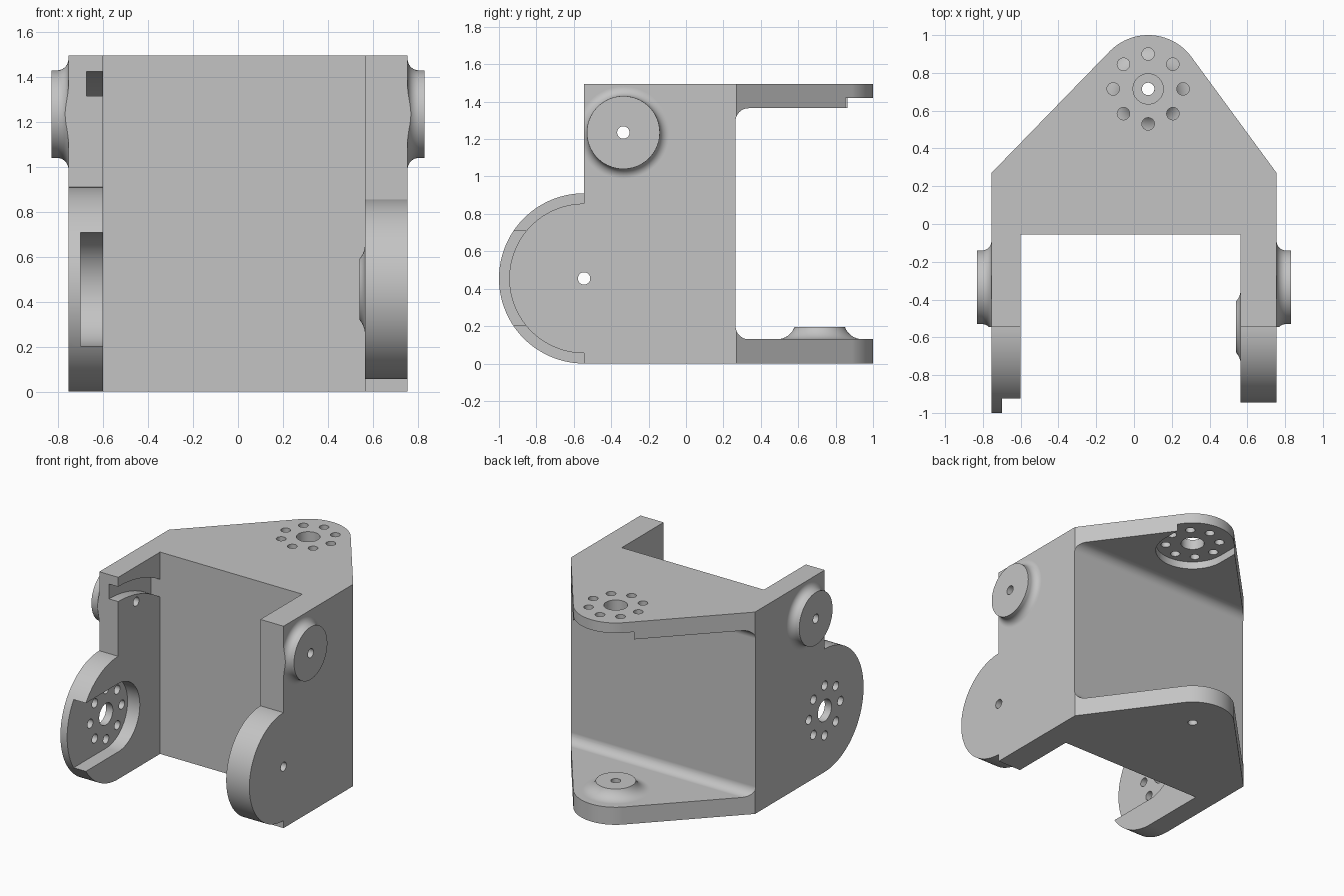
import bpy, bmesh
from math import sin, cos, asin, acos, pi, radians
from mathutils import Matrix, Vector
from mathutils.geometry import convex_hull_2d

if "Cube" in bpy.data.objects:
    bpy.data.objects.remove(bpy.data.objects["Cube"])

grey = bpy.data.materials.new("plain grey")
grey.use_nodes = True
grey.diffuse_color = (0.55, 0.55, 0.55, 1)
grey.node_tree.nodes["Principled BSDF"].inputs["Base Color"].default_value = (0.55, 0.55, 0.55, 1)

# Shared dimensions
HALF = 0.755
ARM_IN_R, ARM_IN_L = -0.6, 0.565
PIVOT = (-0.545, 0.455)
TIP = (0.075, 0.715)
BOSS = (-0.335, 1.235)
SLOT, SMALL = 0.2525, 0.033


def arc(c, r, a0, a1, n=32):
    steps = [radians(a0 + (a1 - a0) * i / n) for i in range(n + 1)]
    return [(c[0] + r * cos(a), c[1] + r * sin(a)) for a in steps]


def circle(c, r, n=48):
    return arc(c, r, 0, 360, n)[:-1]


def link(name, bm):
    bmesh.ops.recalc_face_normals(bm, faces=bm.faces)
    mesh = bpy.data.meshes.new(name)
    bm.to_mesh(mesh)
    bm.free()
    mesh.materials.append(grey)
    ob = bpy.data.objects.new(name, mesh)
    bpy.context.collection.objects.link(ob)
    return ob


def prism(name, profiles, axis, lo, hi):
    """Extrude closed outlines: (y, z) along x, or (x, y) along z."""
    bm = bmesh.new()
    for pts in profiles:
        place = (lambda p: (lo, *p)) if axis == "x" else (lambda p: (*p, lo))
        face = bm.faces.new([bm.verts.new(place(p)) for p in pts])
        new = bmesh.ops.extrude_face_region(bm, geom=[face])["geom"]
        step = Vector((hi - lo, 0, 0) if axis == "x" else (0, 0, hi - lo))
        bmesh.ops.translate(bm, vec=step, verts=[v for v in new if isinstance(v, bmesh.types.BMVert)])
    return link(name, bm)


def activate(ob):
    bpy.ops.object.select_all(action="DESELECT")
    ob.select_set(True)
    bpy.context.view_layer.objects.active = ob


def combine(ob, cutter, operation="DIFFERENCE"):
    activate(ob)
    mod = ob.modifiers.new("cut", "BOOLEAN")
    mod.object, mod.operation, mod.solver = cutter, operation, "EXACT"
    bpy.ops.object.modifier_apply(modifier=mod.name)
    bpy.data.objects.remove(cutter)


def finish(ob):
    activate(ob)
    bpy.ops.object.shade_smooth_by_angle(angle=radians(30))
    mod = ob.modifiers.new("even shading", "WEIGHTED_NORMAL")
    mod.keep_sharp = True
    mod.weight = 100


def flared_boss(name, r, height, fillet, matrix, clip_y=None):
    """Round boss with a concave foot and a centre hole, lathed about z."""
    end = acos(1 - min(height, fillet) / fillet)
    foot = r + fillet * sin(end)
    pts = [(SMALL, 0)]
    for i in range(17):
        a = end * i / 16
        pts.append((foot - fillet * sin(a), fillet * (1 - cos(a))))
    if height > fillet:
        pts.append((r, height))
    pts.append((SMALL, height))
    bm = bmesh.new()
    vs = [bm.verts.new((p[0], 0, p[1])) for p in pts]
    edges = [bm.edges.new((v, vs[i - 1])) for i, v in enumerate(vs)]
    bmesh.ops.spin(bm, geom=vs + edges, cent=(0, 0, 0), axis=(0, 0, 1),
                   angle=2 * pi, steps=80, use_merge=True)
    bmesh.ops.remove_doubles(bm, verts=bm.verts, dist=1e-5)
    bmesh.ops.transform(bm, matrix=matrix, verts=bm.verts)
    if clip_y is not None:
        cut = bmesh.ops.bisect_plane(bm, geom=bm.verts[:] + bm.edges[:] + bm.faces[:],
                                     plane_co=(0, clip_y, 0), plane_no=(0, -1, 0), clear_outer=True)
        rim = [e for e in cut["geom_cut"] if isinstance(e, bmesh.types.BMEdge)]
        bmesh.ops.edgeloop_fill(bm, edges=rim)
    finish(link(name, bm))


def hole_ring(c):
    """Eight small holes around a larger centre hole."""
    ring = circle(c, 0.185, 8)
    return [circle(p, SMALL, 24) for p in ring] + [circle(c, 0.08)]


# Bracket: side profile trimmed to the plan outline
side = ([(1.2, 0), (1.2, 0.13)] + arc((0.335, 0.2), 0.07, 270, 180, 12)
        + arc((0.335, 1.295), 0.07, 180, 90, 12)
        + [(1.2, 1.365), (1.2, 1.495), (PIVOT[0], 1.495)]
        + arc(PIVOT, 0.455, 90, 270, 64))
bracket = prism("bracket", [side], "x", -1, 1)
plan = [Vector(p) for p in [(-HALF, -1.2), (HALF, -1.2), (HALF, 0.27), (-HALF, 0.27)]
        + circle(TIP, 0.285, 96)]
plan = [plan[i] for i in convex_hull_2d(plan)]
combine(bracket, prism("plan_trim", [plan], "z", -0.5, 2), "INTERSECT")

# Gap between the two arms
gap = [(ARM_IN_R, -1.2), (ARM_IN_L, -1.2), (ARM_IN_L, -0.055), (ARM_IN_R, -0.055)]
combine(bracket, prism("arm_gap", [gap], "z", -0.5, 2))

# Smaller rounded end on the left arm
shave = arc(PIVOT, 0.4, 90, 270, 64) + arc(PIVOT, 0.6, 270, 90, 64)
combine(bracket, prism("left_arm_shave", [shave], "x", 0.5, 0.9))

# Open-ended recesses in the right arm and under the top plate
slot = arc(PIVOT, SLOT, -90, 90, 40) + [(-1.2, PIVOT[1] + SLOT), (-1.2, PIVOT[1] - SLOT)]
combine(bracket, prism("arm_recess", [slot], "x", -0.7, -0.5))
slot = arc(TIP, SLOT, 180, 360, 40) + [(TIP[0] + SLOT, 1.2), (TIP[0] - SLOT, 1.2)]
combine(bracket, prism("tip_recess", [slot], "z", 1.3, 1.42))

# Curved groove on the inside of the right arm
ends = [90 - asin(0.49 / r) * 180 / pi for r in (0.86, 0.97)]
groove = arc(PIVOT, 0.86, 95, ends[0]) + arc(PIVOT, 0.97, ends[1], 95)
combine(bracket, prism("arm_groove", [groove], "x", -0.675, -0.5))

# Screw and shaft holes
combine(bracket, prism("arm_holes", hole_ring(PIVOT), "x", -0.9, -0.65))
combine(bracket, prism("tip_holes", hole_ring(TIP), "z", 1.4, 1.6))
combine(bracket, prism("pivot_hole", [circle(PIVOT, SMALL)], "x", 0.5, 0.9))
combine(bracket, prism("boss_hole", [circle(BOSS, SMALL)], "x", -0.9, 0.9))
combine(bracket, prism("base_hole", [circle(TIP, SMALL)], "z", -0.1, 0.2))
finish(bracket)

# Bosses on the outer sides, the left arm's inner face and the bottom plate
for name, s in (("left_boss", 1), ("right_boss", -1)):
    place = Matrix.Translation((s * HALF, *BOSS)) @ Matrix.Rotation(s * pi / 2, 4, "Y")
    flared_boss(name, 0.195, 0.075, 0.05, place, clip_y=PIVOT[0])
place = Matrix.Translation((ARM_IN_L, *PIVOT)) @ Matrix.Rotation(-pi / 2, 4, "Y")
flared_boss("pivot_boss", 0.135, 0.025, 0.1, place)
flared_boss("base_boss", 0.135, 0.065, 0.1, Matrix.Translation((*TIP, 0.13)))
